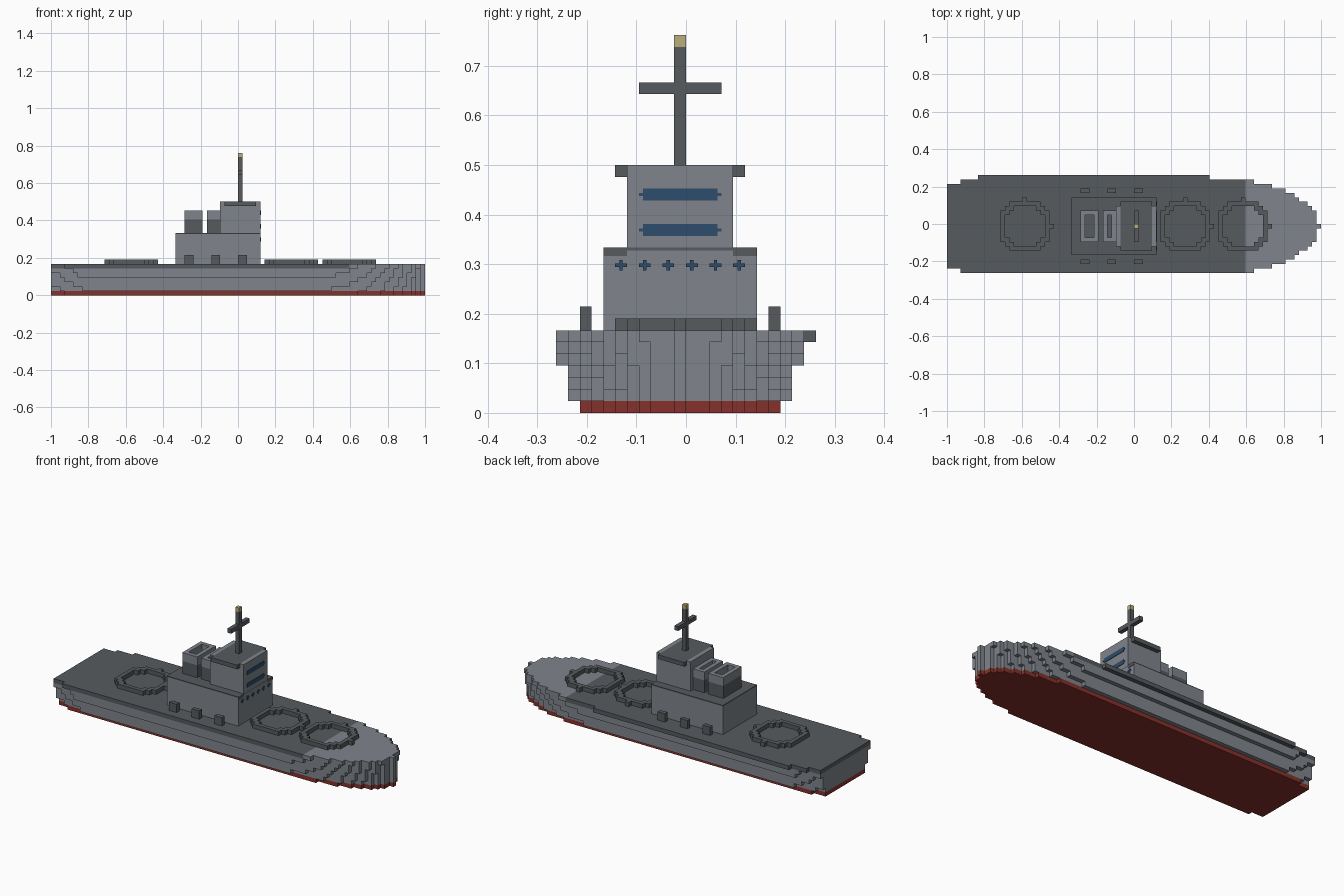
import bpy, bmesh, math

if "Cube" in bpy.data.objects:
    bpy.data.objects.remove(bpy.data.objects["Cube"], do_unlink=True)

V = 2 / 84  # block size; columns i run along x, rows c run across y, layers k run up z


def material(name, rgb):
    m = bpy.data.materials.new(name)
    m.use_nodes = True
    m.diffuse_color = (*rgb, 1)
    m.node_tree.nodes["Principled BSDF"].inputs["Base Color"].default_value = (*rgb, 1)
    return m


GREY = material("hull grey", (0.215, 0.235, 0.265))
DARK = material("deck grey", (0.095, 0.105, 0.112))
RED = material("keel red", (0.24, 0.031, 0.024))
BLUE = material("window blue", (0.026, 0.075, 0.15))
GOLD = material("lamp yellow", (0.50, 0.43, 0.20))


def finish(bm, name, mat):
    bmesh.ops.recalc_face_normals(bm, faces=bm.faces)
    me = bpy.data.meshes.new(name)
    bm.to_mesh(me)
    bm.free()
    me.materials.append(mat)
    ob = bpy.data.objects.new(name, me)
    bpy.context.collection.objects.link(ob)
    return ob


def add_box(bm, i0, i1, c0, c1, k0, k1):
    """Box over the half-open block ranges; fractions are allowed."""
    lo = (-1 + i0 * V, (c0 - 1) * V, k0 * V)
    hi = (-1 + i1 * V, (c1 - 1) * V, k1 * V)
    verts = bmesh.ops.create_cube(bm, size=1)["verts"]
    for v in verts:
        v.co = [l + (co + 0.5) * (h - l) for co, l, h in zip(v.co, lo, hi)]


def boxes(name, mat, *ranges):
    bm = bmesh.new()
    for r in ranges:
        add_box(bm, *r)
    return finish(bm, name, mat)


# Hull: stepped outlines, widening upward, elliptical bow, slightly tapered stern
def row_limits(i, k):
    w = 11 * (0.8 + 0.2 * k / 6)
    if i > 58:
        w *= math.sqrt(max(0, 1 - ((i - 58) / 25) ** 2))
    elif i < 7:
        w *= 0.85 + 0.15 * i / 7
    w = round(w, 6)
    return min(0, 1 - math.ceil(w)), math.floor(w) + 1


def hull_layer(name, mat, k, i0=0, i1=84):
    low, high = [], []
    for i in range(i0, i1):
        a, b = row_limits(i, k)
        for side, c in ((low, a), (high, b)):
            if side and side[-1][1] == c:
                side[-1] = (i + 1, c)
            else:
                side += [(i, c), (i + 1, c)]
    bm = bmesh.new()
    face = bm.faces.new([bm.verts.new((-1 + i * V, (c - 1) * V, k * V))
                         for i, c in low + high[::-1]])
    top = bmesh.ops.extrude_face_region(bm, geom=[face])["geom"]
    bmesh.ops.translate(bm, vec=(0, 0, V),
                        verts=[g for g in top if isinstance(g, bmesh.types.BMVert)])
    return finish(bm, name, mat)


hull_layer("keel", RED, 0)
for k in range(1, 6):
    hull_layer(f"hull_layer_{k}", GREY, k)
hull_layer("main_deck", DARK, 6, 0, 67)
hull_layer("bow_deck", GREY, 6, 67, 84)

# Deckhouse with dark roof and dark front corners
boxes("deckhouse", GREY, (28, 47, -6, 7, 7, 13.75))
boxes("deckhouse_roof", DARK, (28, 47, -6, 7, 13.75, 14))
boxes("deckhouse_front_corners", DARK,
      (47, 47.1, -6, -4, 13.3, 14), (47, 47.1, 5, 7, 13.3, 14))

# Bridge tower with overhanging roof
boxes("bridge_tower", GREY, (38, 47, -4, 5, 14, 20),
      (38, 39, -4, 5, 20, 21), (46, 47, -4, 5, 20, 21))
boxes("bridge_roof", DARK, (39, 46, -5, 6, 20, 21))

# Bridge windows and portholes on the forward face
for n, k in enumerate((15, 18)):
    boxes(f"bridge_window_{n + 1}", BLUE, (47, 47.12, -2.65, 3.65, k, k + 1),
          (47, 47.12, -3, 4, k + 0.36, k + 0.64))
for n, c in enumerate(range(-5, 6, 2)):
    boxes(f"porthole_{n + 1}", BLUE, (47, 47.14, c, c + 1, 12.36, 12.64),
          (47, 47.14, c + 0.36, c + 0.64, 12.05, 12.95))

# Funnels: dark core under a hollow cap
for name, i0, i1 in (("aft", 30, 34), ("fore", 35, 38)):
    boxes(f"{name}_funnel", DARK, (i0, i1, -3, 4, 14, 17))
    boxes(f"{name}_funnel_cap", GREY,
          (i0, i0 + 1, -3, 4, 17, 19), (i1 - 1, i1, -3, 4, 17, 19),
          (i0 + 1, i1 - 1, -3, -2, 17, 19), (i0 + 1, i1 - 1, 3, 4, 17, 19))

# Mast, yard and lamp
boxes("mast", DARK, (42, 43, 0, 1, 21, 31))
boxes("mast_yard", DARK, (42, 43, -3, 0, 27, 28), (42, 43, 1, 4, 27, 28))
boxes("mast_lamp", GOLD, (42, 43, 0, 1, 31, 32))

# Round turret rings on deck
for name, centre in (("aft", 17), ("middle", 53), ("bow", 66)):
    cells = [(centre + a, centre + a + 1, b, b + 1, 7, 8)
             for a in range(-5, 7) for b in range(-5, 7)
             if 5 <= math.hypot(a, b) <= 6]
    boxes(f"{name}_turret_ring", DARK, *cells)

# Small gun boxes along both sides
for n, i in enumerate((30, 36, 42)):
    for side, c in (("left", 8), ("right", -8)):
        boxes(f"{side}_gun_box_{n + 1}", DARK, (i, i + 2, c, c + 1, 7, 9))
